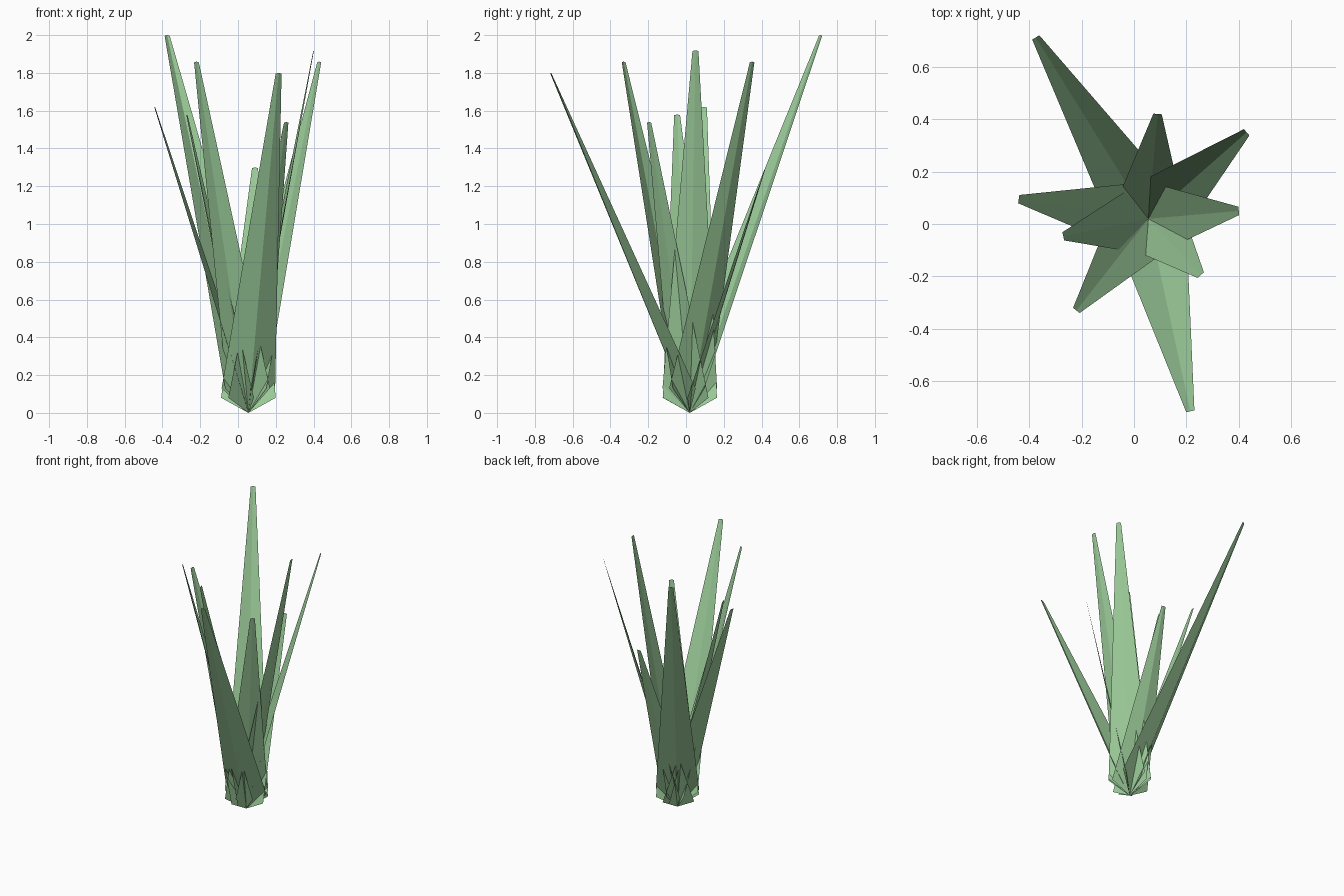
import bpy
from mathutils import Vector

if "Cube" in bpy.data.objects:
    bpy.data.objects.remove(bpy.data.objects["Cube"])

green = bpy.data.materials.new("leaf_green")
green.diffuse_color = (0.33, 0.6, 0.32, 1)
green.use_nodes = True
green.node_tree.nodes["Principled BSDF"].inputs["Base Color"].default_value = green.diffuse_color

ROOT = Vector((0.055, 0.02, 0.0))
HALF_BASE, HALF_TIP = 0.145, 0.016


def blade(name, tip, shoulder):
    """Folded blade: a midrib from root to tip with a flat wing on each side."""
    tip = Vector(tip)
    out = tip - ROOT
    side = Vector((-out.y, out.x, 0)).normalized()
    up = Vector((0, 0, shoulder))
    lip = Vector((0, 0, 0.004))
    verts = [ROOT, tip,
             ROOT + up + side * HALF_BASE, tip - lip + side * HALF_TIP,
             ROOT + up - side * HALF_BASE, tip - lip - side * HALF_TIP]
    mesh = bpy.data.meshes.new(name)
    mesh.from_pydata(verts, [], [(0, 1, 3, 2), (0, 4, 5, 1)])
    mesh.materials.append(green)
    obj = bpy.data.objects.new(name, mesh)
    bpy.context.collection.objects.link(obj)


# Tall blades
tall = [(-0.375, 0.712, 2.0), (-0.22, -0.33, 1.86), (0.215, -0.715, 1.8),
        (0.43, 0.35, 1.86), (0.40, 0.05, 1.92)]
# Short blades
short = [(-0.44, 0.095, 1.62), (-0.27, -0.047, 1.58),
         (0.255, -0.195, 1.54), (0.09, 0.42, 1.30)]

for i, t in enumerate(tall):
    blade(f"tall_blade_{i + 1}", t, 0.13)
for i, t in enumerate(short):
    blade(f"short_blade_{i + 1}", t, 0.08)
